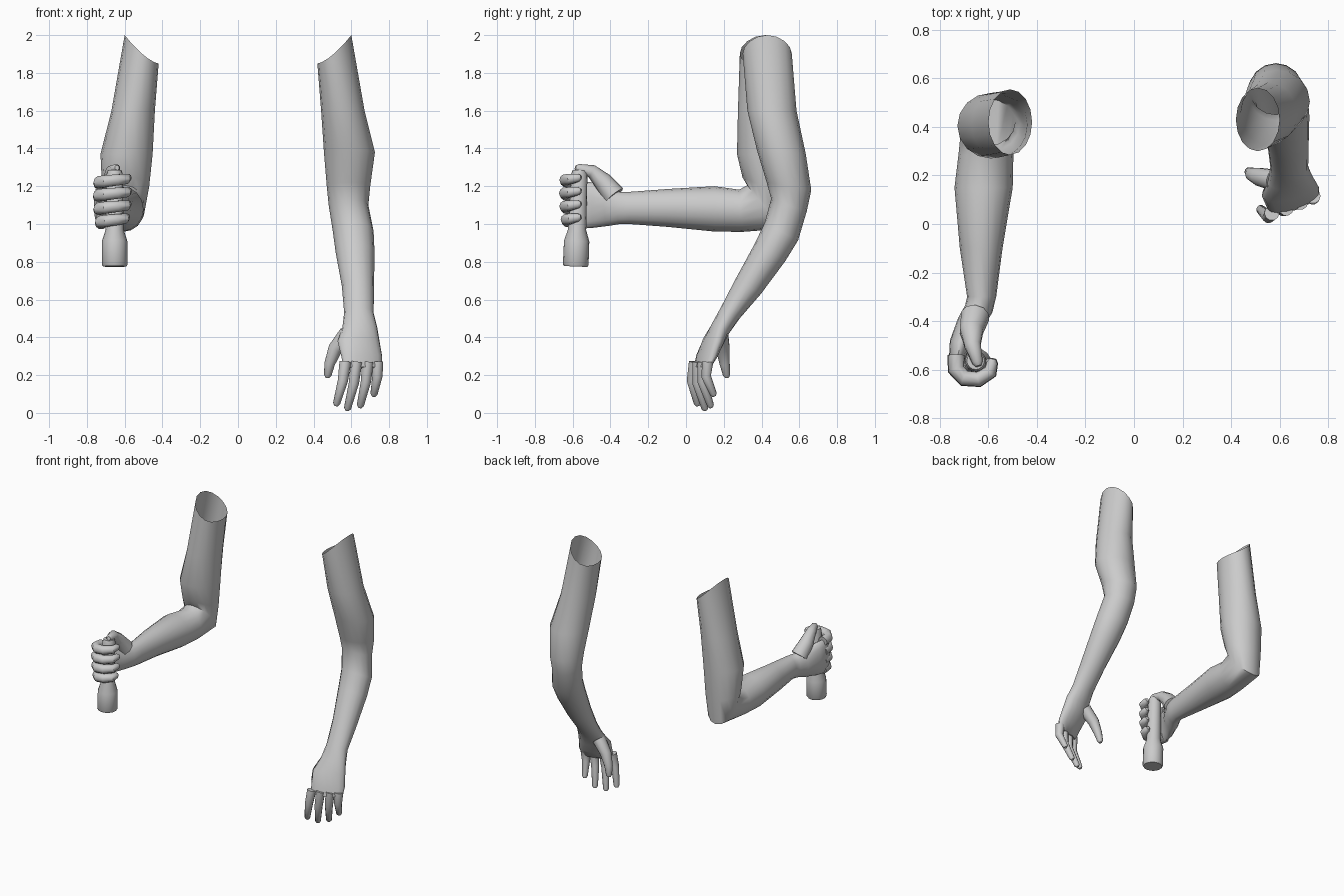
import bpy
import bmesh
from math import cos, sin, pi, radians
from mathutils import Vector, Matrix

cube = bpy.data.objects.get("Cube")
if cube:
    bpy.data.objects.remove(cube)

gray = bpy.data.materials.new("plain gray")
gray.use_nodes = True
gray.diffuse_color = (0.6, 0.6, 0.6, 1)
gray.node_tree.nodes["Principled BSDF"].inputs["Base Color"].default_value = (0.6, 0.6, 0.6, 1)


def skin(name, rings, cap_start=True, cap_end=True, angle=40):
    """Bridge a list of point rings into one smooth object."""
    bm = bmesh.new()
    loops = [[bm.verts.new(p) for p in ring] for ring in rings]
    n = len(loops[0])
    for a, b in zip(loops, loops[1:]):
        for i in range(n):
            j = (i + 1) % n
            bm.faces.new((a[i], a[j], b[j], b[i]))
    if cap_start:
        bm.faces.new(loops[0][::-1])
    if cap_end:
        bm.faces.new(loops[-1])
    bmesh.ops.recalc_face_normals(bm, faces=bm.faces[:])
    mesh = bpy.data.meshes.new(name)
    bm.to_mesh(mesh)
    bm.free()
    mesh.materials.append(gray)
    obj = bpy.data.objects.new(name, mesh)
    bpy.context.collection.objects.link(obj)
    bpy.ops.object.select_all(action='DESELECT')
    obj.select_set(True)
    bpy.context.view_layer.objects.active = obj
    bpy.ops.object.shade_smooth_by_angle(angle=radians(angle))
    return obj


def oval(center, across, deep, yaw=0, pitch=0, n=16):
    """Elliptical section, turned by yaw about z and pitch about x."""
    turn = Matrix.Rotation(radians(yaw), 3, 'Z') @ Matrix.Rotation(radians(pitch), 3, 'X')
    return [Vector(center) + turn @ Vector((across * cos(2 * pi * i / n), deep * sin(2 * pi * i / n), 0))
            for i in range(n)]


def arm(name, sections):
    """Open-topped arm with a shoulder cut that rises to the outer side."""
    rings = [oval(*s) for s in sections]
    for p in rings[0]:
        t = min(1, max(0, (abs(p.x) - 0.42) / 0.18))
        p.z = 1.85 + 0.15 * t ** 1.5
    return skin(name, rings, cap_start=False, angle=60)


def tube(name, points, radii, ref, n=10, round_tip=True):
    """Tapered round tube along a path."""
    pts = [Vector(p) for p in points]
    radii = list(radii)
    if round_tip:
        d = (pts[-1] - pts[-2]).normalized()
        r = radii[-1]
        pts.append(pts[-1] + d * r * 0.7)
        radii.append(r * 0.55)
    rings = []
    for k, (p, r) in enumerate(zip(pts, radii)):
        t = (pts[min(k + 1, len(pts) - 1)] - pts[max(k - 1, 0)]).normalized()
        u = Vector(ref).cross(t).normalized()
        v = t.cross(u)
        rings.append([p + r * (u * cos(2 * pi * i / n) + v * sin(2 * pi * i / n)) for i in range(n)])
    return skin(name, rings)


# Hanging arm: shoulder to knuckles
arm("left_arm", [
    ((.51, .43, 1.9), .09, .13),
    ((.555, .455, 1.6), .115, .13),
    ((.59, .505, 1.38), .135, .13, 0, -5),
    ((.585, .545, 1.2), .115, .12, 0, -10),
    ((.585, .545, 1.1), .105, .10, 0, -20),
    ((.61, .505, .96), .108, .10, 0, -28),
    ((.62, .445, .85), .103, .093, 0, -30),
    ((.635, .33, .67), .085, .078, 0, -30),
    ((.64, .235, .53), .078, .058, 0, -30),
    ((.645, .185, .45), .093, .053, 5, -25),
    ((.638, .145, .38), .115, .05, 15, -20),
    ((.655, .11, .30), .115, .042, 20, -12),
    ((.66, .085, .24), .108, .028, 20, -5),
])

# Loose fingers of the hanging hand
names = ("index", "middle", "ring", "little")
roots = ((.568, .045, .27), (.627, .065, .27), (.687, .09, .27), (.738, .115, .27))
tips = ((.522, .06, .05), (.58, .10, .025), (.648, .13, .04), (.72, .145, .1))
for finger, root, tip in zip(names, roots, tips):
    a, b = Vector(root), Vector(tip)
    middle = a.lerp(b, 0.45) + Vector((0.008, -0.022, 0))
    tube("left_" + finger + "_finger", (a, middle, b), (.031, .027, .019), (0, 1, 0))
tube("left_thumb", ((.58, .18, .42), (.515, .195, .34), (.485, .205, .26), (.475, .215, .2)),
     (.045, .038, .028, .02), (0, 1, 0))

# Bent arm: shoulder, elbow, level forearm and upright palm
arm("right_arm", [
    ((-.51, .42, 1.9), .09, .135),
    ((-.555, .41, 1.6), .115, .135),
    ((-.59, .405, 1.37), .138, .135),
    ((-.595, .415, 1.2), .125, .125, 0, -22),
    ((-.60, .42, 1.09), .11, .15, 0, -50),
    ((-.61, .29, 1.07), .113, .112, 0, -86),
    ((-.62, .15, 1.08), .12, .12, 0, -90),
    ((-.63, -.1, 1.085), .088, .10, 0, -90),
    ((-.628, -.3, 1.085), .06, .085, 0, -90),
    ((-.64, -.35, 1.085), .058, .085, -15, -90),
    ((-.675, -.41, 1.09), .055, .10, -25, -90),
    ((-.715, -.49, 1.10), .045, .12, -12, -90),
    ((-.73, -.56, 1.10), .033, .125, 0, -90),
    ((-.73, -.60, 1.10), .02, .115, 0, -90),
])

# Fingers wrapped round the grip
grip = ((-.735, -.54), (-.735, -.60), (-.70, -.637), (-.64, -.642), (-.59, -.61), (-.582, -.57))
for k, finger in enumerate(names):
    z = 1.215 - 0.07 * k
    shrink = (0.97, 1, 0.97, 0.86)[k]
    path = [(-.66 + (x + .66) * shrink, -.58 + (y + .58) * shrink, z + 0.006 * i)
            for i, (x, y) in enumerate(grip)]
    tube("right_" + finger + "_finger", path, (.034, .034, .033, .031, .028, .022), (0, 0, 1))
tube("right_thumb", ((-.655, -.38, 1.15), (-.67, -.44, 1.225), (-.665, -.50, 1.28), (-.645, -.57, 1.295)),
     (.06, .05, .035, .023), (1, 0, 0))

# Hand torch: wide head below, slim handle above, leaning slightly
profile = ((.775, .062), (.785, .068), (.91, .067), (.97, .048), (1.265, .043), (1.285, .036))
tube("torch", [(-.653, -.584 + (z - .78) * .04, z) for z, r in profile],
     [r for z, r in profile], (0, 1, 0), n=16, round_tip=False)
